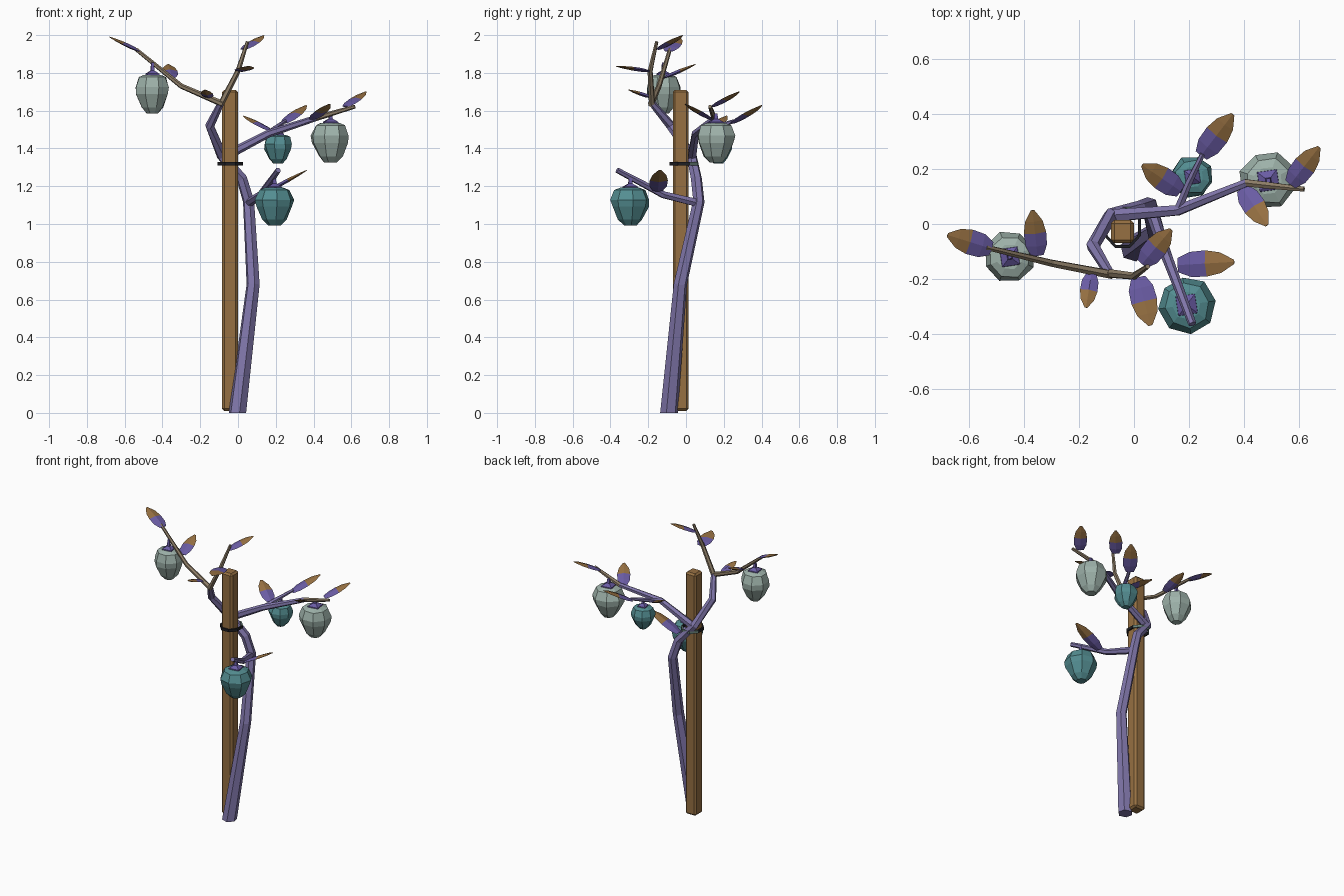
import bpy, bmesh, math, random
from mathutils import Vector, Matrix

if "Cube" in bpy.data.objects:
    bpy.data.objects.remove(bpy.data.objects["Cube"])

random.seed(4)


def mat(name, r, g, b):
    m = bpy.data.materials.new(name)
    lin = [((c / 255 + 0.055) / 1.055) ** 2.4 for c in (r, g, b)]
    m.diffuse_color = (*lin, 1)
    m.use_nodes = True
    m.node_tree.nodes["Principled BSDF"].inputs["Base Color"].default_value = m.diffuse_color
    return m


POST = mat("post_brown", 150, 112, 66)
BARK = mat("bark_purple", 128, 118, 170)
TWIG = mat("twig_taupe", 140, 124, 102)
LEAF = mat("leaf_purple", 106, 92, 164)
TIP = mat("leaf_tip_brown", 150, 112, 66)
TEAL = mat("fruit_teal", 84, 142, 146)
PALE = mat("fruit_pale", 158, 178, 170)
TIE = mat("tie_black", 30, 30, 34)
TIE2 = mat("tie_sage", 105, 130, 122)


def finish(name, bm, *mats):
    bmesh.ops.recalc_face_normals(bm, faces=bm.faces[:])
    me = bpy.data.meshes.new(name)
    bm.to_mesh(me)
    bm.free()
    for m in mats:
        me.materials.append(m)
    ob = bpy.data.objects.new(name, me)
    bpy.context.collection.objects.link(ob)
    return ob


def loft(bm, rings):
    """Skin a list of point rings and cap both ends; returns the faces per span."""
    vs = [[bm.verts.new(p) for p in r] for r in rings]
    n = len(vs[0])
    spans = [[bm.faces.new((a[i], a[(i + 1) % n], b[(i + 1) % n], b[i])) for i in range(n)]
             for a, b in zip(vs, vs[1:])]
    spans[0].append(bm.faces.new(vs[0][::-1]))
    spans[-1].append(bm.faces.new(vs[-1]))
    return spans


def tube(name, pts, mats, sides=6, taupe_from=99):
    """Limb through (x, y, z, radius) points."""
    P = [Vector(p[:3]) for p in pts]
    rings = []
    for i, p in enumerate(pts):
        d = (P[min(i + 1, len(P) - 1)] - P[max(i - 1, 0)]).normalized()
        if p[2] == 0:
            d = Vector((0, 0, 1))
        u = d.cross(Vector((0.3, 1, 0.1))).normalized()
        v = d.cross(u)
        rings.append([P[i] + p[3] * (math.cos(a) * u + math.sin(a) * v)
                      for a in (2 * math.pi * k / sides for k in range(sides))])
    bm = bmesh.new()
    for k, fs in enumerate(loft(bm, rings)):
        for f in fs:
            f.material_index = int(k >= taupe_from)
    return finish(name, bm, *mats)


# Support post
bm = bmesh.new()
bmesh.ops.create_cube(bm, size=1, matrix=Matrix.Translation((-0.042, -0.028, 0.86))
                      @ Matrix.Diagonal((0.084, 0.084, 1.70, 1)))
bmesh.ops.bevel(bm, geom=bm.edges[:], offset=0.012, segments=1, affect='EDGES')
finish("support_post", bm, POST)

# Trunk winding behind and round the post
tube("trunk", [(-0.003, -0.09, 0, 0.048), (0.08, -0.03, 0.68, 0.036),
               (0.056, 0.068, 1.12, 0.031), (0.02, 0.055, 1.24, 0.03),
               (-0.085, 0.03, 1.36, 0.028), (-0.15, -0.08, 1.52, 0.025),
               (-0.09, -0.18, 1.64, 0.018)], [BARK])

# Branches and twigs
tube("lower_branch", [(0.056, 0.068, 1.11, 0.024), (0.12, -0.12, 1.155, 0.02),
                      (0.213, -0.365, 1.285, 0.015)], [BARK])
tube("right_branch", [(-0.085, 0.03, 1.35, 0.026), (0.16, 0.05, 1.478, 0.021),
                      (0.41, 0.15, 1.56, 0.016), (0.48, 0.142, 1.58, 0.014),
                      (0.62, 0.127, 1.622, 0.01)], [BARK, TWIG], taupe_from=2)
tube("right_twig", [(0.16, 0.05, 1.478, 0.017), (0.20, 0.15, 1.51, 0.014),
                    (0.25, 0.255, 1.545, 0.01)], [BARK])
tube("left_branch", [(-0.08, -0.185, 1.635, 0.017), (-0.30, -0.143, 1.73, 0.014),
                     (-0.54, -0.085, 1.925, 0.01)], [TWIG])
tube("top_branch", [(-0.09, -0.18, 1.635, 0.017), (0.0, -0.19, 1.81, 0.014),
                    (0.05, -0.155, 1.965, 0.009)], [TWIG])

# Tie round the post, sage on its rear half
bm = bmesh.new()
N = 8
prof = [(0.0, -0.009), (0.011, -0.009), (0.011, 0.009), (0.0, 0.009)]
ring = []
for k in range(N):
    a = 2 * math.pi * (k + 0.5) / N
    ring.append([bm.verts.new((-0.042 + (0.062 + o) * math.cos(a), -0.012 + (0.07 + o) * math.sin(a),
                               1.318 + z)) for o, z in prof])
for k in range(N):
    a, b = ring[k], ring[(k + 1) % N]
    for i in range(4):
        j = (i + 1) % 4
        f = bm.faces.new((a[i], a[j], b[j], b[i]))
        f.material_index = int(f.calc_center_median().y > 0.01)
finish("post_tie", bm, TIE, TIE2)


# Leaves: flat lens-shaped blades, brown from the middle to the tip
def leaf(name, base, tip, w):
    b, t = Vector(base), Vector(tip)
    d = t - b
    side = d.cross(Vector((0, 0, 1))).normalized()
    up = side.cross(d).normalized()
    rings = []
    for s, k, h in ((0, 0.55, 0.004), (0.22, 0.95, 0.010), (0.5, 1, 0.010),
                    (0.76, 0.78, 0.007), (1, 0.16, 0.002)):
        c = b + d * s
        rings.append([c + side * w * k, c + up * h, c - side * w * k, c - up * h])
    bm = bmesh.new()
    for k, fs in enumerate(loft(bm, rings)):
        for f in fs:
            f.material_index = int(k >= 2)
    finish(name, bm, LEAF, TIP)


LEAVES = [
    ((-0.52, -0.09, 1.915), (-0.68, -0.04, 1.99), 0.046),
    ((-0.352, -0.115, 1.775), (-0.37, 0.05, 1.845), 0.041),
    ((0.03, -0.145, 1.925), (0.135, -0.02, 1.998), 0.042),
    ((0.015, -0.195, 1.81), (0.06, -0.37, 1.835), 0.048),
    ((-0.155, -0.18, 1.67), (-0.175, -0.305, 1.71), 0.032),
    ((0.57, 0.145, 1.622), (0.675, 0.28, 1.70), 0.042),
    ((0.395, 0.13, 1.555), (0.485, -0.005, 1.635), 0.042),
    ((0.17, 0.12, 1.495), (0.03, 0.215, 1.572), 0.044),
    ((0.245, 0.25, 1.535), (0.36, 0.40, 1.628), 0.046),
    ((0.16, -0.15, 1.175), (0.365, -0.138, 1.285), 0.048),
]
for i, (b, t, w) in enumerate(LEAVES):
    leaf("leaf_%d" % (i + 1), b, t, w)


# Hanging faceted fruits with a square purple calyx and a stem
def fruit(name, x, y, top, height, r, branch_z, m):
    rings = []
    rot = random.uniform(0, 0.6)
    for z, k in ((0, 0.5), (0.06, 0.8), (0.32, 1.0), (0.5, 0.95), (0.84, 0.62), (1, 0.33)):
        rings.append([(x + r * k * j * math.cos(a), y + r * k * j * math.sin(a), top - height * z)
                      for a, j in ((rot + 2 * math.pi * q / 8, random.uniform(0.95, 1.06))
                                   for q in range(8))])
    bm = bmesh.new()
    loft(bm, rings)
    finish(name, bm, m)
    bm = bmesh.new()
    rings = [[(x + k * r * math.cos(a), y + k * r * math.sin(a), z)
              for a in (math.pi / 4 + 0.15 + math.pi / 2 * q for q in range(4))]
             for k, z in ((0.5, top - 0.006), (0.48, top + 0.006), (0.14, top + 0.022), (0.1, branch_z))]
    loft(bm, rings)
    finish(name + "_calyx", bm, LEAF)


fruit("lower_teal_fruit", 0.192, -0.295, 1.192, 0.2, 0.103, 1.245, TEAL)
fruit("left_pale_fruit", -0.453, -0.12, 1.79, 0.205, 0.095, 1.855, PALE)
fruit("right_pale_fruit", 0.49, 0.158, 1.535, 0.21, 0.105, 1.585, PALE)
fruit("small_teal_fruit", 0.213, 0.172, 1.472, 0.152, 0.077, 1.515, TEAL)
